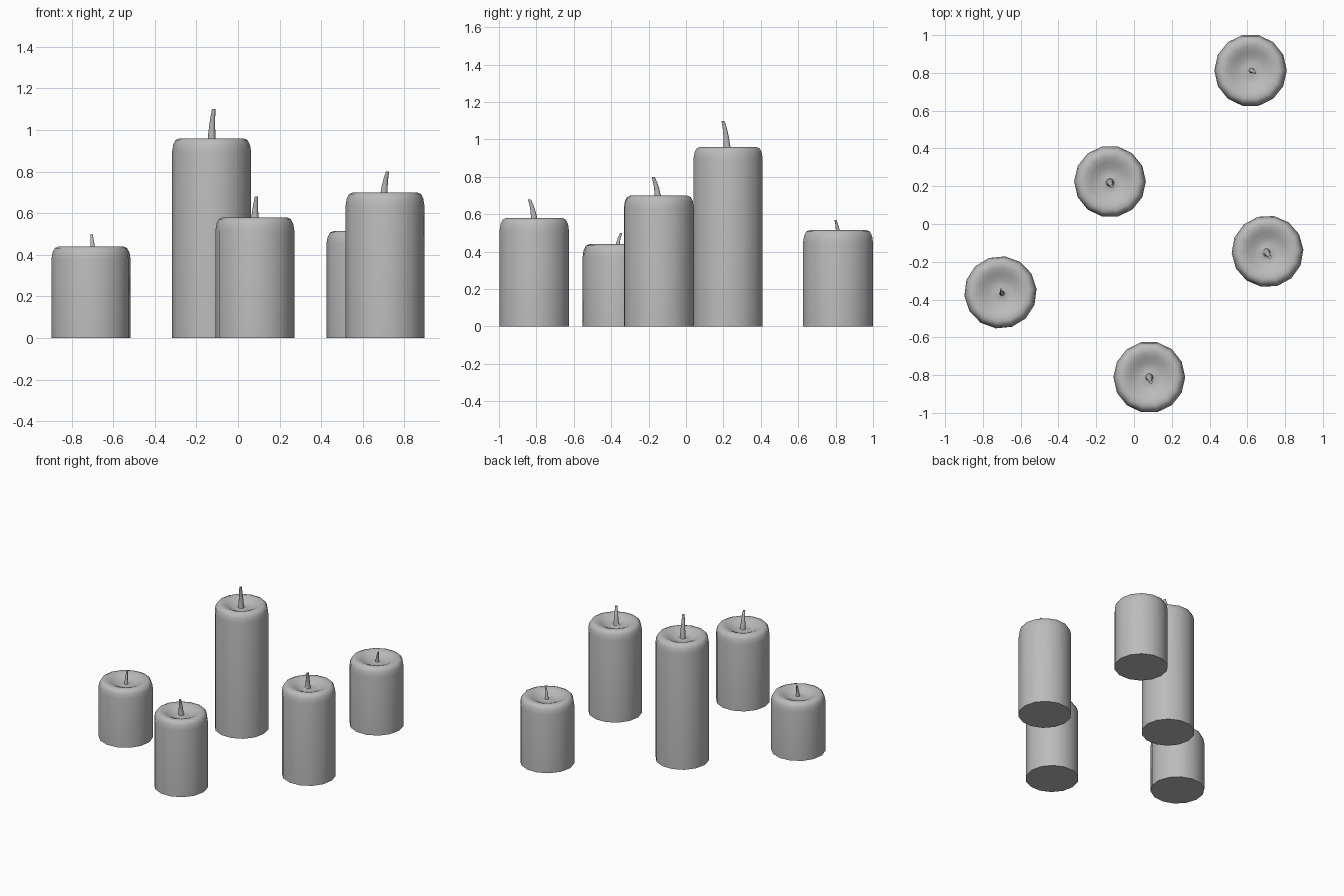
import bpy, bmesh, math

SIDES = 14

cube = bpy.data.objects.get("Cube")
if cube:
    bpy.data.objects.remove(cube, do_unlink=True)

wax = bpy.data.materials.new("grey wax")
wax.use_nodes = True
grey = (0.5, 0.5, 0.5, 1)
wax.diffuse_color = grey
wax.node_tree.nodes["Principled BSDF"].inputs["Base Color"].default_value = grey

# rounded shoulder and melted hollow: (fraction of radius, height below rim)
SHOULDER = [(1.0, 0.065), (0.97, 0.03), (0.91, 0.008), (0.81, 0.0), (0.68, 0.003),
            (0.54, 0.014), (0.38, 0.03), (0.2, 0.036)]


def candle(name, x, y, radius, height, wick_top, wick_radius, base, lean, turn):
    bm = bmesh.new()

    def ring(r, z, cx=0, cy=0):
        angles = [turn + math.tau * i / SIDES for i in range(SIDES)]
        return [bm.verts.new((cx + r * math.cos(a), cy + r * math.sin(a), z)) for a in angles]

    # body and hollow
    rings = [ring(radius, 0)]
    rings += [ring(radius * f, height - drop) for f, drop in SHOULDER]
    # wick rises from the hollow, curving and tapering
    foot = height - 0.03
    for t in (0, 0.25, 0.5, 0.75, 1):
        rings.append(ring(wick_radius * (1.1 - 0.65 * t), foot + (wick_top - foot) * t,
                          base[0] + lean[0] * t * t, base[1] + lean[1] * t * t))
    for low, high in zip(rings, rings[1:]):
        for i in range(SIDES):
            j = (i + 1) % SIDES
            bm.faces.new((low[i], low[j], high[j], high[i]))
    bm.faces.new(rings[0][::-1])
    bm.faces.new(rings[-1])

    mesh = bpy.data.meshes.new(name)
    bm.to_mesh(mesh)
    bm.free()
    mesh.materials.append(wax)
    obj = bpy.data.objects.new(name, mesh)
    obj.location = (x, y, 0)
    bpy.context.collection.objects.link(obj)
    bpy.ops.object.select_all(action='DESELECT')
    obj.select_set(True)
    bpy.context.view_layer.objects.active = obj
    bpy.ops.object.shade_smooth_by_angle(angle=math.radians(60))


candle("tall_candle", -0.127, 0.225, 0.19, 0.96, 1.10, 0.019, (0, -0.005), (0.01, -0.022), 0)
candle("right_candle", 0.707, -0.145, 0.19, 0.70, 0.80, 0.018, (-0.005, -0.005), (0.017, -0.025), 0.05)
candle("front_candle", 0.081, -0.811, 0.19, 0.58, 0.68, 0.018, (0, 0), (0.008, -0.026), 0)
candle("back_candle", 0.617, 0.813, 0.192, 0.515, 0.57, 0.012, (0.005, 0), (0.02, -0.014), 0)
candle("short_candle", -0.707, -0.362, 0.192, 0.44, 0.50, 0.012, (0.008, -0.005), (-0.006, 0.02), 0.1)
